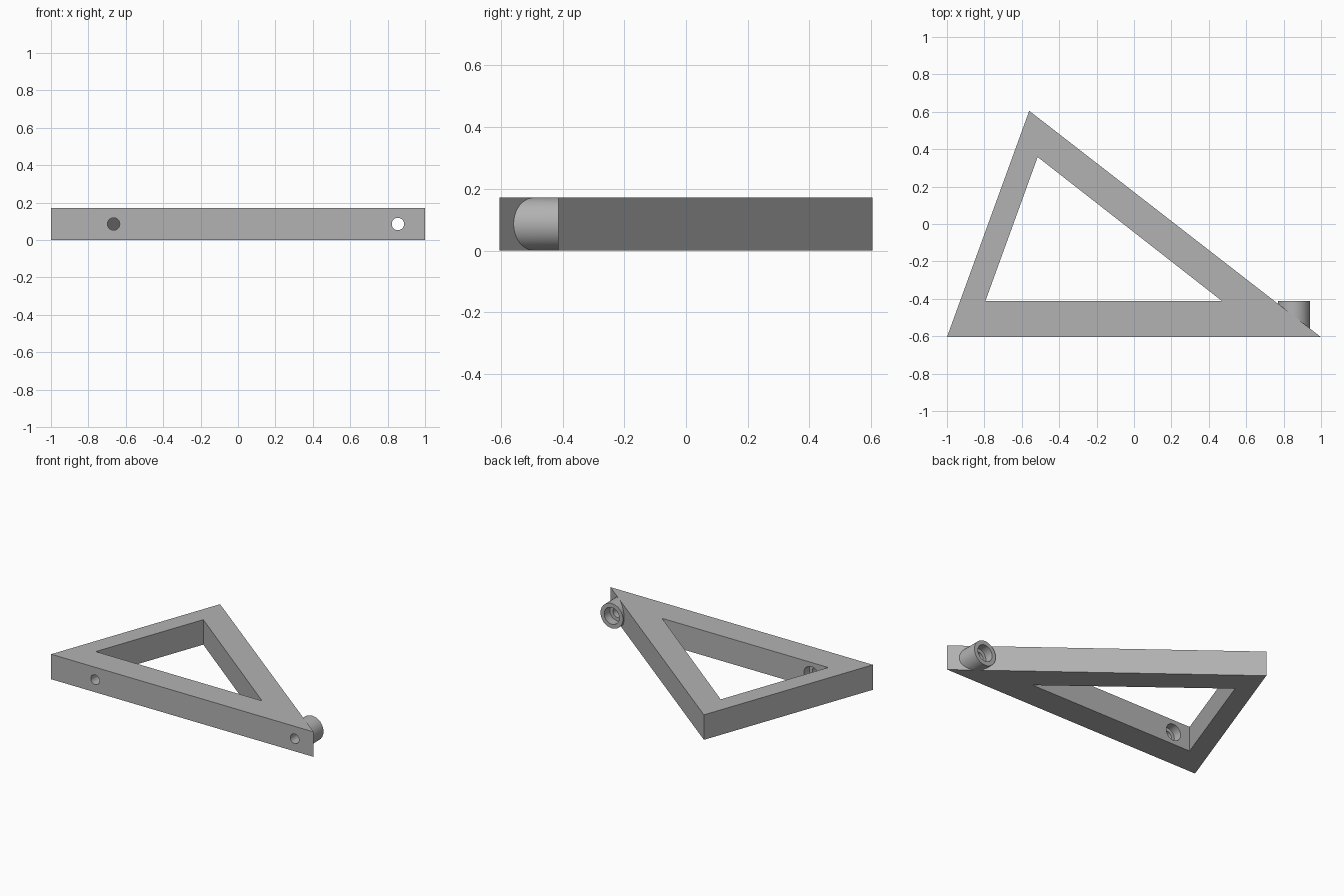
import bpy
import bmesh
from math import radians, pi
from mathutils import Matrix

if "Cube" in bpy.data.objects:
    bpy.data.objects.remove(bpy.data.objects["Cube"])

HEIGHT = 0.172
MID = HEIGHT / 2
FRONT, INNER = -0.605, -0.413     # faces of the front bar
HOLES = (-0.665, 0.855)           # screw positions along the bar
OUTLINE = [(-1, FRONT), (1, FRONT), (-0.56, 0.605)]
OPENING = [(-0.795, INNER), (0.472, INNER), (-0.515, 0.358)]

grey = bpy.data.materials.new("plain grey")
grey.use_nodes = True
colour = (0.45, 0.45, 0.45, 1)
grey.diffuse_color = colour
grey.node_tree.nodes["Principled BSDF"].inputs["Base Color"].default_value = colour


def add_object(name, bm):
    mesh = bpy.data.meshes.new(name)
    bmesh.ops.recalc_face_normals(bm, faces=bm.faces)
    bm.to_mesh(mesh)
    bm.free()
    mesh.materials.append(grey)
    obj = bpy.data.objects.new(name, mesh)
    bpy.context.collection.objects.link(obj)
    return obj


def prism(name, points, z0, z1):
    bm = bmesh.new()
    face = bm.faces.new([bm.verts.new((x, y, z0)) for x, y in points])
    top = bmesh.ops.extrude_face_region(bm, geom=[face])["geom"]
    verts = [v for v in top if isinstance(v, bmesh.types.BMVert)]
    bmesh.ops.translate(bm, verts=verts, vec=(0, 0, z1 - z0))
    return add_object(name, bm)


def rod(name, x, y0, y1, radius):
    bm = bmesh.new()
    place = Matrix.Translation((x, (y0 + y1) / 2, MID)) @ Matrix.Rotation(pi / 2, 4, "X")
    bmesh.ops.create_cone(bm, cap_ends=True, segments=64, radius1=radius,
                          radius2=radius, depth=y1 - y0, matrix=place)
    return add_object(name, bm)


def combine(target, tool, operation):
    mod = target.modifiers.new(operation.title(), "BOOLEAN")
    mod.operation = operation
    mod.solver = "EXACT"
    mod.object = tool
    bpy.context.view_layer.objects.active = target
    bpy.ops.object.modifier_apply(modifier=mod.name)
    bpy.data.objects.remove(tool)


# Triangular frame with an open centre
frame = prism("triangular_frame", OUTLINE, 0, HEIGHT)
combine(frame, prism("opening_cutter", OPENING, -0.1, HEIGHT + 0.1), "DIFFERENCE")

# Round boss backing the screw hole in the narrow tip
combine(frame, rod("screw_boss", HOLES[1], FRONT + 0.02, INNER, 0.0855), "UNION")

# Screw holes, each with a wider recess at the back
for x in HOLES:
    combine(frame, rod("hole_cutter", x, FRONT - 0.1, INNER + 0.02, 0.033), "DIFFERENCE")
    combine(frame, rod("recess_cutter", x, INNER - 0.06, INNER + 0.03, 0.057), "DIFFERENCE")

bpy.ops.object.select_all(action="DESELECT")
frame.select_set(True)
bpy.context.view_layer.objects.active = frame
bpy.ops.object.shade_smooth_by_angle(angle=radians(30))
